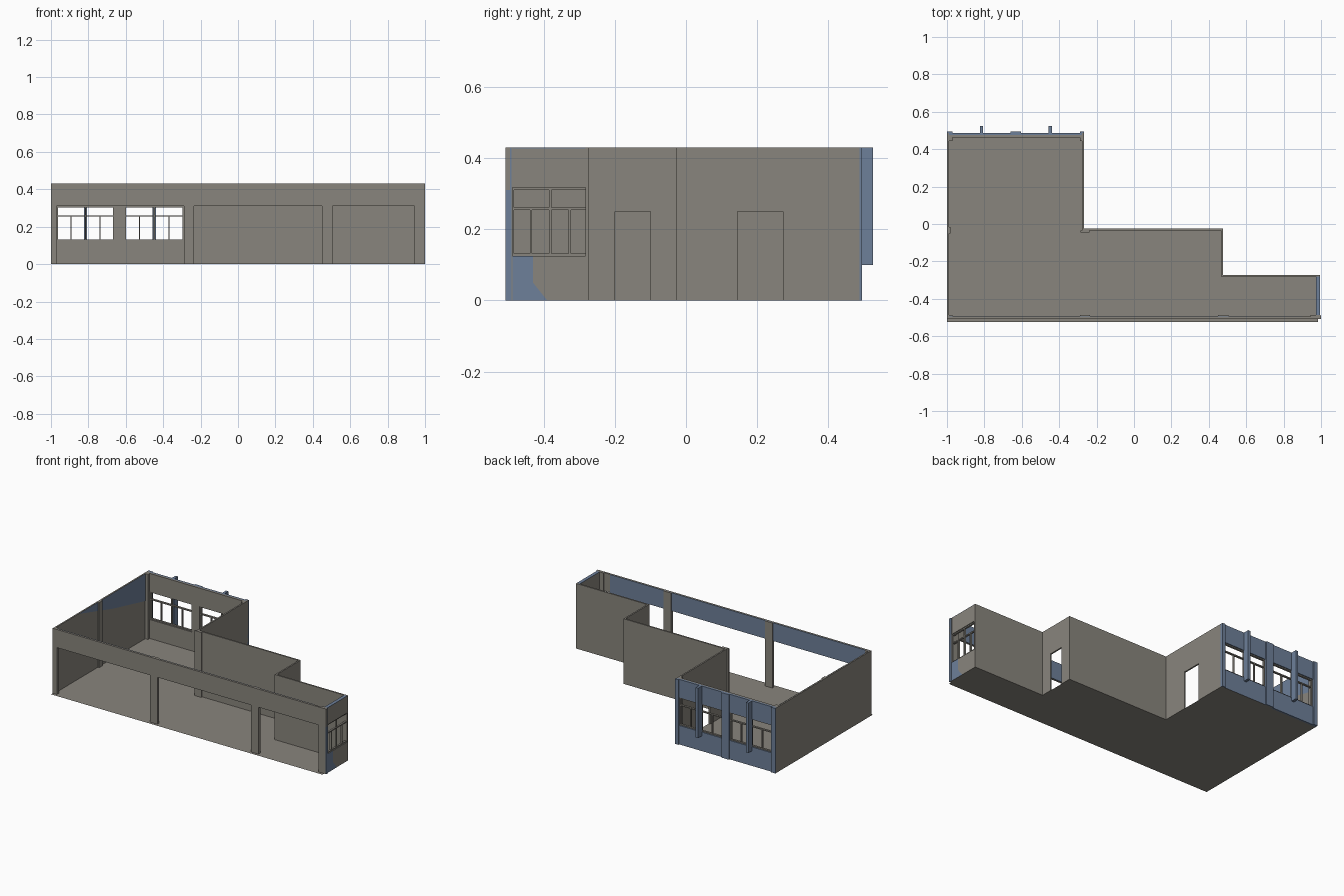
import bpy, bmesh

if "Cube" in bpy.data.objects:
    bpy.data.objects.remove(bpy.data.objects["Cube"])

def material(name, rgb):
    m = bpy.data.materials.new(name)
    m.diffuse_color = (*rgb, 1)
    m.use_nodes = True
    m.node_tree.nodes["Principled BSDF"].inputs["Base Color"].default_value = m.diffuse_color
    return m

GREY = material("warm grey", (0.25, 0.235, 0.205))
BLUE = material("slate blue", (0.155, 0.215, 0.32))

def finish(name, bm, mat):
    me = bpy.data.meshes.new(name)
    bm.to_mesh(me)
    bm.free()
    me.materials.append(mat)
    ob = bpy.data.objects.new(name, me)
    bpy.context.collection.objects.link(ob)

def boxes(name, mat, *items):
    """One object from boxes given as (x0, x1, y0, y1, z0, z1)."""
    bm = bmesh.new()
    for x0, x1, y0, y1, z0, z1 in items:
        for v in bmesh.ops.create_cube(bm, size=1)["verts"]:
            v.co = (x0 + (v.co.x + .5) * (x1 - x0),
                    y0 + (v.co.y + .5) * (y1 - y0),
                    z0 + (v.co.z + .5) * (z1 - z0))
    finish(name, bm, mat)

def polygon(name, mat, pts):
    bm = bmesh.new()
    bm.faces.new([bm.verts.new(p) for p in pts])
    finish(name, bm, mat)

def window(name, mat, axis, a0, a1, d0, d1, z0, z1):
    """Two wide panes over four tall ones; a runs along the wall, d is depth."""
    t, zt = 0.007, 0.257
    bars = [(a0, a1, z0, z0 + t), (a0, a1, z1 - t, z1), (a0, a1, zt - t / 2, zt + t / 2)]
    for i in range(5):
        c = a0 + (a1 - a0) * i / 4
        c = min(max(c, a0 + t / 2), a1 - t / 2)
        bars.append((c - t / 2, c + t / 2, z0, zt if i % 2 else z1))
    out = []
    for p, q, lo, hi in bars:
        out.append((p, q, d0, d1, lo, hi) if axis == "x" else (d0, d1, p, q, lo, hi))
    boxes(name, mat, *out)

H, T = 0.43, 0.01
XA, XB, XE = -0.267, 0.476, 0.995      # step walls and right end
YB, Y1, Y2 = 0.487, -0.025, -0.272     # back wall and two step walls
YF = -0.507                            # front face

# Floor sheet, L-shaped with two steps
polygon("floor", GREY, [(-1, -0.525, 0), (0.985, -0.525, 0), (0.985, Y2, 0), (XB, Y2, 0),
                        (XB, Y1, 0), (XA, Y1, 0), (XA, YB, 0), (-1, YB, 0)])

# Plain walls
boxes("left_wall", GREY, (-1, -1 + T, YF, YB, 0, H))
boxes("middle_step_wall", GREY, (XA - T, XB, Y1 - T, Y1, 0, H))
boxes("right_step_wall", GREY, (XB - T, XE, Y2 - T, Y2, 0, H))

# Walls with a door opening
for name, x, y0, y1, d0, d1 in [("rear_door_wall", XA, Y1, YB, 0.145, 0.272),
                                ("side_door_wall", XB, Y2, Y1, -0.2, -0.1)]:
    boxes(name, GREY, (x - T, x, y0, d0, 0, H), (x - T, x, d1, y1, 0, H),
          (x - T, x, d0, d1, 0.25, H))

# Front beam and its pillars
boxes("front_beam", GREY, (-1, 1, YF, YF + 0.012, 0.31, H))
boxes("front_beam_lining", BLUE, (-0.99, 0.9, YF + 0.012, YF + 0.015, 0.31, H))
boxes("front_pillars", GREY,
      *[(a, b, YF, YF + 0.02, 0, H) for a, b in
        [(-1, -0.97), (-0.29, -0.235), (0.45, 0.505), (0.945, 0.996)]])
boxes("corner_facing", BLUE, (0.996, 1, YF, -0.49, 0, H))

# Slim pillars inside the room
boxes("inner_pillars", GREY, (-0.99, -0.98, -0.05, -0.015, 0, H),
      (XA - 0.02, XA + 0.03, Y1 - 0.02, Y1 - T, 0, H))

# Back wall: grey inside, blue outside, around two windows
wins = [(-0.97, -0.66), (-0.605, -0.29)]
piers = [(-1, -0.97), (-0.66, -0.605), (-0.29, XA)]
for name, mat, y0, y1, pa, pb in [("back_wall_inside", GREY, 0.463, 0.475, 0.445, 0.475),
                                  ("back_wall_outside", BLUE, 0.475, YB, 0.475, 0.495)]:
    boxes(name, mat,
          *[(a, b, y0, y1, lo, hi) for a, b in wins for lo, hi in [(0, 0.125), (0.31, H)]],
          *[(a, b, pa if i != 1 else y0, pb, 0, H) for i, (a, b) in enumerate(piers)])
for i, (a, b) in enumerate(wins):
    window(f"back_window_{i + 1}", GREY, "x", a, b, 0.468, 0.481, 0.125, 0.31)
    c = (a + b) / 2
    boxes(f"back_fin_{i + 1}", BLUE, (c - 0.009, c + 0.009, 0.481, 0.525, 0.1, H))

# Right end wall with its window
boxes("end_wall", GREY, (0.973, XE, -0.49, Y2, 0, 0.125), (0.973, XE, -0.49, Y2, 0.317, H - 0.003))
boxes("end_wall_cap", BLUE, (0.973, XE, -0.49, Y2, H - 0.003, H))
window("end_window", GREY, "y", -0.49, Y2, 0.978, 0.99, 0.125, 0.317)

# Blue patches on the end wall and inside the left wall
polygon("end_wall_patch", BLUE, [(XE + .001, -0.49, 0), (XE + .001, -0.39, 0), (XE + .001, -0.43, 0.05),
                                 (XE + .001, -0.43, 0.125), (XE + .001, -0.49, 0.125)])
polygon("left_wall_patch", BLUE, [(-0.988, -0.25, H), (-0.988, 0.1, 0.33), (-0.988, 0.445, 0.25),
                                  (-0.988, 0.445, H)])
